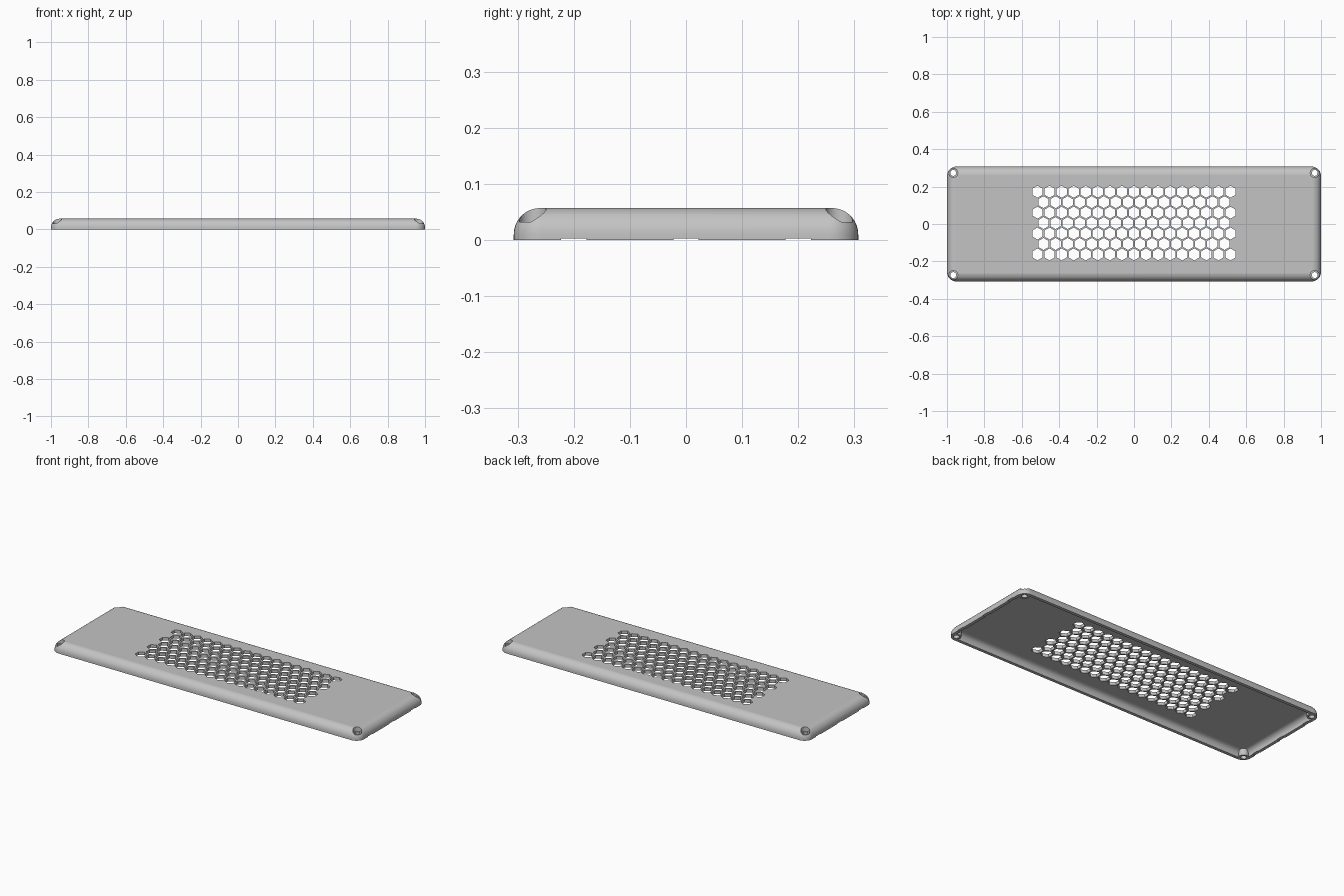
import bpy, bmesh, math
from mathutils import Matrix

cube = bpy.data.objects.get("Cube")
if cube:
    bpy.data.objects.remove(cube, do_unlink=True)

HX, HY, TOP = 1.0, 0.307, 0.057      # half length, half width, height
WALL = 0.018
PITCH, HEX_R = 0.0645, 0.032
SCREW_X, SCREW_Y = 0.966, 0.273
CORNERS = [(sx * SCREW_X, sy * SCREW_Y) for sx in (-1, 1) for sy in (-1, 1)]

grey = bpy.data.materials.new("light grey plastic")
grey.use_nodes = True
grey.diffuse_color = (0.55, 0.55, 0.55, 1)
grey.node_tree.nodes["Principled BSDF"].inputs["Base Color"].default_value = grey.diffuse_color


def make_object(name, bm):
    bmesh.ops.recalc_face_normals(bm, faces=bm.faces)
    mesh = bpy.data.meshes.new(name)
    bm.to_mesh(mesh)
    bm.free()
    mesh.materials.append(grey)
    obj = bpy.data.objects.new(name, mesh)
    bpy.context.collection.objects.link(obj)
    return obj


def pillow(name, hx, hy, bottom, top, corner, fillet, steps=9):
    """Rounded rectangle block whose upper edge is filleted."""
    bm = bmesh.new()
    levels = [(0, bottom)]
    for i in range(steps + 1):
        a = math.pi / 2 * i / steps
        levels.append((fillet * (1 - math.cos(a)), top - fillet + fillet * math.sin(a)))
    rings = []
    for inset, z in levels:
        r = corner - inset
        ring = []
        for q, (sx, sy) in enumerate([(1, 1), (-1, 1), (-1, -1), (1, -1)]):
            for k in range(steps + 1):
                a = math.pi / 2 * (q + k / steps)
                ring.append(bm.verts.new((sx * (hx - corner) + r * math.cos(a),
                                          sy * (hy - corner) + r * math.sin(a), z)))
        rings.append(ring)
    n = len(rings[0])
    for low, high in zip(rings, rings[1:]):
        for i in range(n):
            j = (i + 1) % n
            bm.faces.new((low[i], low[j], high[j], high[i]))
    bm.faces.new(rings[0])
    bm.faces.new(rings[-1])
    return make_object(name, bm)


def add_prism(bm, x, y, z0, z1, radius, sides, turn=0.0):
    place = Matrix.Translation((x, y, (z0 + z1) / 2)) @ Matrix.Rotation(turn, 4, 'Z')
    bmesh.ops.create_cone(bm, cap_ends=True, segments=sides, radius1=radius,
                          radius2=radius, depth=z1 - z0, matrix=place)


def cut(target, cutter):
    """Subtract the cutter from the target, then discard it."""
    mod = target.modifiers.new("cut", 'BOOLEAN')
    mod.operation, mod.solver, mod.object = 'DIFFERENCE', 'EXACT', cutter
    bpy.ops.object.select_all(action='DESELECT')
    bpy.context.view_layer.objects.active = target
    target.select_set(True)
    bpy.ops.object.modifier_apply(modifier=mod.name)
    bpy.data.objects.remove(cutter, do_unlink=True)


# Outer cover and the hollow beneath it
cover = pillow("vented_cover", HX, HY, 0, TOP, 0.05, 0.047)
cavity = pillow("cavity_cutter", HX - WALL, HY - WALL, -0.03, TOP - WALL, 0.034, 0.03)

# Screw bosses stay solid inside the hollow
bm = bmesh.new()
for x, y in CORNERS:
    add_prism(bm, x, y, 0, 0.1, 0.026, 32)
cut(cavity, make_object("boss_keeper", bm))
cut(cover, cavity)

# Hexagonal vent grid and screw head recesses
bm = bmesh.new()
for row in range(-3, 4):
    count = 17 if row % 2 else 16
    for col in range(count):
        add_prism(bm, (col - (count - 1) / 2) * PITCH, row * PITCH * math.sqrt(3) / 2 + 0.005,
                  0.01, 0.1, HEX_R, 6)
# Point the hexagons along y
ys = [v.co.y for v in bm.verts]
bm.free()
bm = bmesh.new()
for row in range(-3, 4):
    count = 17 if row % 2 else 16
    for col in range(count):
        x = (col - (count - 1) / 2) * PITCH
        y = row * PITCH * math.sqrt(3) / 2 + 0.005
        bmesh.ops.create_circle(bm, cap_ends=True, segments=6, radius=HEX_R,
                                matrix=Matrix.Translation((x, y, 0.01)))
for face in list(bm.faces):
    # Orient each outline, then raise it into a prism
    centre = face.calc_center_median()
    if max(v.co.y for v in face.verts) - centre.y < HEX_R * 0.95:
        bmesh.ops.rotate(bm, verts=list(face.verts), cent=centre,
                         matrix=Matrix.Rotation(math.pi / 6, 3, 'Z'))
    raised = bmesh.ops.extrude_face_region(bm, geom=[face], use_keep_orig=True)
    bmesh.ops.translate(bm, vec=(0, 0, 0.09),
                        verts=[g for g in raised["geom"] if isinstance(g, bmesh.types.BMVert)])
for x, y in CORNERS:
    add_prism(bm, x, y, 0.032, 0.1, 0.024, 32)
cut(cover, make_object("vent_cutter", bm))

# Screw holes and shallow notches under the end walls
bm = bmesh.new()
for x, y in CORNERS:
    add_prism(bm, x, y, -0.05, 0.1, 0.0155, 32)
for y in (-0.2, 0, 0.2):
    bmesh.ops.create_cube(bm, size=1, matrix=Matrix.Translation((0, y, -0.007))
                          @ Matrix.Diagonal((2.2, 0.045, 0.02, 1)))
cut(cover, make_object("hole_cutter", bm))

# Smooth fillets with flat broad faces
bpy.ops.object.shade_smooth_by_angle(angle=math.radians(30))
weighted = cover.modifiers.new("weighted normals", 'WEIGHTED_NORMAL')
weighted.keep_sharp = True
